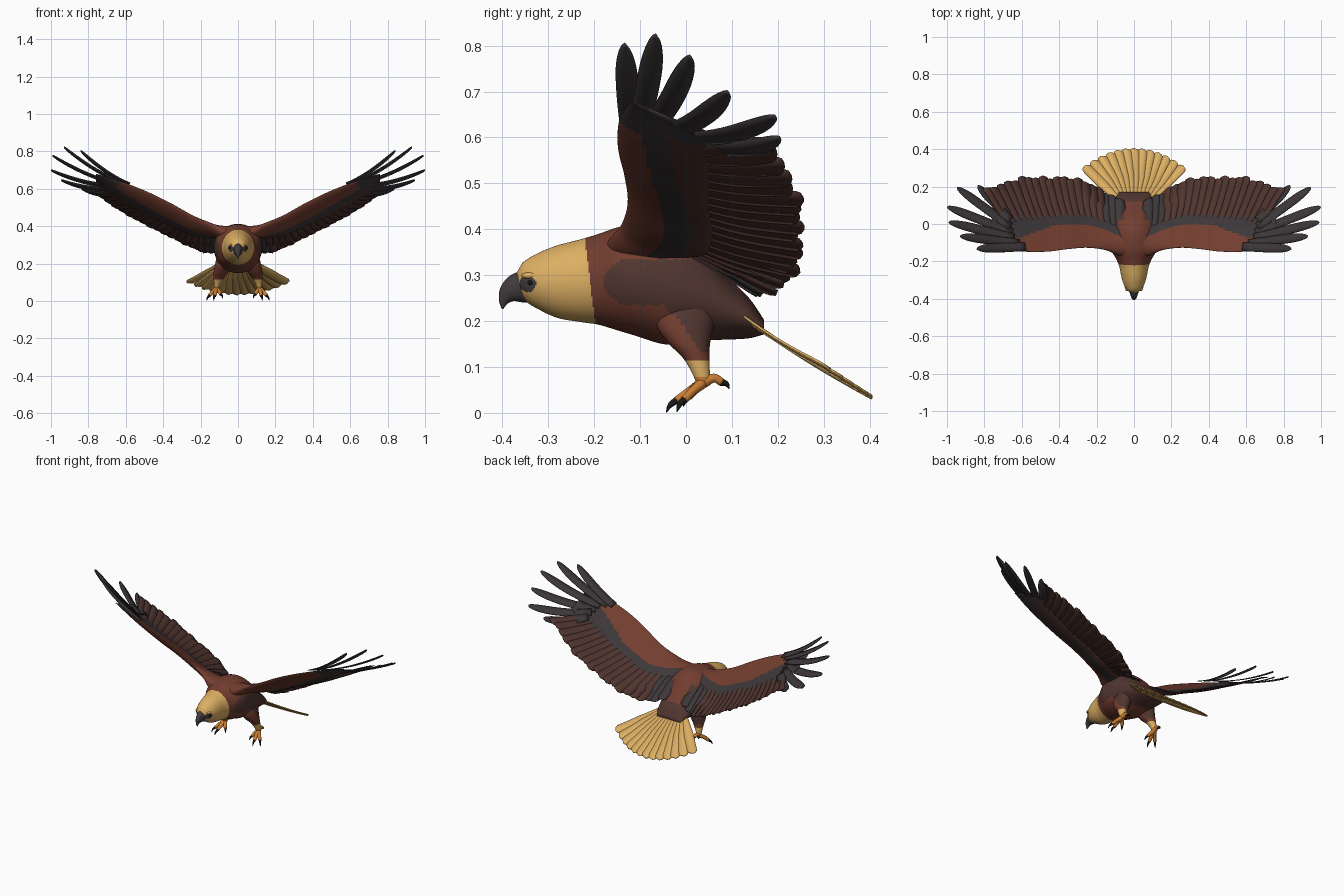
import bpy, bmesh, math
from mathutils import Vector as V

if "Cube" in bpy.data.objects:
    bpy.data.objects.remove(bpy.data.objects["Cube"])

COLORS = [("rust plumage", (.17, .047, .029)), ("brown plumage", (.082, .036, .029)),
          ("charcoal plumage", (.047, .038, .040)), ("gold plumage", (.72, .43, .125)),
          ("orange skin", (.60, .21, .035)), ("dark beak", (.055, .045, .048)),
          ("black", (.010, .009, .010))]
RUST, BROWN, DARK, GOLD, ORANGE, BEAK, BLACK = range(7)
MATS = []
for n, c in COLORS:
    m = bpy.data.materials.new(n)
    m.diffuse_color = (*c, 1)
    m.use_nodes = True
    m.node_tree.nodes["Principled BSDF"].inputs["Base Color"].default_value = m.diffuse_color
    MATS.append(m)


def interp(rows, u):
    """Smooth interpolation of rows keyed by their first column."""
    k = [r[0] for r in rows]
    u = min(max(u, k[0]), k[-1])
    i = max(j for j in range(len(k) - 1) if k[j] <= u)
    h = k[i + 1] - k[i]
    s = (u - k[i]) / h

    def slope(j, c):
        a, b = max(j - 1, 0), min(j + 1, len(k) - 1)
        return (rows[b][c] - rows[a][c]) / (k[b] - k[a])
    out = []
    for c in range(1, len(rows[0])):
        p, q = rows[i][c], rows[i + 1][c]
        out.append(p * (2*s**3 - 3*s*s + 1) + q * (3*s*s - 2*s**3)
                   + h * slope(i, c) * (s**3 - 2*s*s + s) + h * slope(i + 1, c) * (s**3 - s*s))
    return out


def finish(name, bm, mirror=False, thick=0, recalc=True):
    if recalc:
        bmesh.ops.recalc_face_normals(bm, faces=bm.faces)
    me = bpy.data.meshes.new(name)
    bm.to_mesh(me)
    bm.free()
    for m in MATS:
        me.materials.append(m)
    ob = bpy.data.objects.new(name, me)
    bpy.context.collection.objects.link(ob)
    me.shade_smooth()
    if thick:
        md = ob.modifiers.new("thickness", 'SOLIDIFY')
        md.thickness, md.offset = thick, 0
    if mirror:
        ob.modifiers.new("mirror", 'MIRROR')
    return ob


def skin(bm, rings, rule):
    """Closed loft through rings of points, coloured by rule(centre)."""
    vs = [[bm.verts.new(p) for p in r] for r in rings]
    n = len(vs[0])
    for a, b in zip(vs, vs[1:]):
        for i in range(n):
            f = bm.faces.new((a[i], a[(i + 1) % n], b[(i + 1) % n], b[i]))
            f.material_index = rule(f.calc_center_median())
    for r in (vs[0], vs[-1]):
        f = bm.faces.new(r)
        f.material_index = rule(f.calc_center_median())


def tube(bm, pts, rule, axis=None, steps=16, sides=16):
    """Loft of ellipses; pts are (x, y, z, radius sideways, radius across)."""
    rows = [(i, *p) for i, p in enumerate(pts)]
    last = len(pts) - 1
    rings = []
    for j in range(steps + 1):
        u = last * j / steps
        x, y, z, a, b = interp(rows, u)
        c = V((x, y, z))
        t = axis or (V(interp(rows, u + .05)[:3]) - V(interp(rows, u - .05)[:3])).normalized()
        side = (V((1, 0, 0)) - t * t.x).normalized()
        up = t.cross(side)
        rings.append([c + side * a * math.cos(w) + up * b * math.sin(w)
                      for w in (2 * math.pi * i / sides for i in range(sides))])
    skin(bm, rings, rule)


def blade(bm, path, side, width, mat, taper=.8, tilt=0.0, base=.5, steps=12):
    """One feather: a thin strip with a rounded end along path(s)."""
    prev = None
    for j in range(steps + 1):
        s = 1 - (1 - j / steps) ** 1.5
        e = max(0, (s - taper) / (1 - taper))
        w = width * (base + (1 - base) * min(1, s / .45)) * math.sqrt(max(.01, 1 - e * e))
        c, d = path(s), side(s)
        row = [bm.verts.new(c + d * w * q + V((0, 0, tilt * q + .001 * (1 - abs(q)))))
               for q in (-1, 0, 1)]
        if prev:
            for i in (0, 1):
                bm.faces.new((prev[i], prev[i+1], row[i+1], row[i])).material_index = mat
        prev = row


# Body and head: one loft along y (y, centre z, half height, half width)
BODY = [(-.368, .289, .018, .016), (-.355, .288, .040, .036), (-.32, .287, .062, .056),
        (-.28, .286, .079, .068), (-.23, .288, .090, .078), (-.19, .291, .099, .094),
        (-.15, .292, .112, .116), (-.11, .289, .121, .128), (-.05, .280, .130, .128),
        (0, .270, .120, .124), (.05, .252, .094, .116), (.10, .224, .064, .106),
        (.14, .205, .042, .096), (.17, .187, .016, .080)]


def body_rule(c):
    if c.y < -.208 - .12 * (c.z - .28):
        near_eye = abs(c.x) > .02 and (c.y + .345) ** 2 + (c.z - .281) ** 2 < .018 ** 2
        return BEAK if near_eye else GOLD
    if c.y > .02 and c.z > .25:
        return RUST if abs(c.x) < .05 and c.y < .12 else BROWN
    lo = .235 if c.y < -.05 else .235 - 1.1 * (c.y + .05)
    return BROWN if c.y > -.18 + 16 * (c.z - .285) ** 2 and lo < c.z < .335 else RUST


bm = bmesh.new()
rings = []
for j in range(181):
    y = -.368 + .538 * j / 180
    zc, h, w = interp(BODY, y)
    rings.append([V((w * math.cos(a), y, zc + h * math.sin(a)))
                  for a in (2 * math.pi * i / 112 for i in range(112))])
skin(bm, rings, body_rule)
finish("body", bm)

# Hooked beak
bm = bmesh.new()
tube(bm, [(0, -.330, .276, .036, .034), (0, -.362, .273, .025, .034), (0, -.384, .262, .017, .025),
          (0, -.396, .246, .009, .013), (0, -.400, .227, .002, .002)], lambda c: BEAK)
finish("beak", bm)

# Eyes and brow ridges
for name, loc, size, mat in (("eye", (.044, -.338, .284), (.006, .007, .006), BLACK),
                             ("brow", (.038, -.333, .299), (.012, .026, .008), GOLD)):
    bm = bmesh.new()
    bmesh.ops.create_uvsphere(bm, u_segments=16, v_segments=10, radius=1)
    for v in bm.verts:
        v.co = V(loc) + V([a * b for a, b in zip(v.co, size)])
    for f in bm.faces:
        f.material_index = mat
    finish(name, bm, True)

# Wing surface: x, leading y, leading z, trailing y, trailing z, thickness, camber
WING = [(0, -.16, .370, .11, .285, .045, .040), (.06, -.172, .365, .13, .275, .055, .042),
        (.10, -.162, .378, .145, .262, .055, .035), (.15, -.140, .410, .17, .252, .046, .015),
        (.25, -.127, .460, .225, .286, .036, -.020), (.35, -.134, .517, .25, .335, .032, -.030),
        (.47, -.148, .577, .25, .395, .028, -.035), (.60, -.147, .630, .25, .465, .022, -.030),
        (.68, -.135, .657, .225, .515, .015, -.020), (.76, -.115, .680, .20, .570, .004, -.010),
        (.80, -.11, .690, .185, .590, .003, -.005)]


def wing(x, t):
    yl, zl, yt, zt, r, k = interp(WING, x)
    return V((x, yl + (yt - yl) * t, zl + (zt - zl) * t + k * math.sin(math.pi * t ** .8)))


def span(x):
    return (wing(x + .02, .6) - wing(x - .02, .6)).normalized()


def wing_rule(c):
    yl, zl, yt, zt, r, k = interp(WING, c.x)
    t = (c.y - yl) / (yt - yl)
    if c.x > .70 - .25 * max(0, .3 - t):
        return DARK
    if c.z < wing(c.x, t).z - .001:         # underside: dark stripe further forward
        edge = .22 if c.x < .42 else .22 - .4 * (c.x - .42)
        return RUST if t < edge else DARK if t < edge + .15 else BROWN
    edge = .36 if c.x < .42 else .36 - .9 * (c.x - .42)
    return RUST if t < edge or c.x < .055 else DARK


bm = bmesh.new()
rings = []
for j in range(91):
    x = .01 + .75 * j / 90
    r = interp(WING, x)[4]
    ring = []
    for i in range(48):
        a = 2 * math.pi * i / 48
        t = .25 - .25 * math.cos(a)
        k = (.5 if math.sin(a) > 0 else 1.0) * r * (1 - .9 * t)
        ring.append(wing(x, t) + V((0, 0, math.sin(a) * k)))
    rings.append(ring)
skin(bm, rings, wing_rule)
finish("wing_arm", bm, True)

# Flight feathers along the trailing edge, the innermost ones charcoal
bm = bmesh.new()
N = 20
for i in range(N):
    u = i / (N - 1)
    x0, x1 = .07 + .60 * u, .075 + .715 * u
    t1 = 1 + .02 * math.sin(i * 2.4)
    blade(bm, lambda s: wing(x0 + (x1 - x0) * s, .36 + (t1 - .36) * s),
          lambda s: span(x0 + (x1 - x0) * s), .029, DARK if i < 3 else BROWN, .93, .003, .7)
finish("flight_feathers", bm, True, .003, False)

# Spread finger feathers at the wing tip: root and tip
FINGERS = [((.58, -.122, .624), (.84, -.132, .802)), ((.61, -.105, .626), (.93, -.065, .822)),
           ((.64, -.075, .624), (.99, .010, .776)), ((.65, -.045, .612), (.998, .092, .698)),
           ((.66, -.015, .600), (.945, .195, .645)), ((.66, .02, .585), (.835, .205, .598))]
bm = bmesh.new()
for i, (a, b) in enumerate(FINGERS):
    a, b = V(a), V(b)
    d = (b - a).normalized()
    across = d.cross(V((-.45, .25, 1))).normalized()
    blade(bm, lambda s: a.lerp(b, s) - V((0, 0, .07 * s * (1 - s))),
          lambda s: across, .025, DARK, .65, .003, .9)
finish("finger_feathers", bm, True, .004, False)

# Fanned tail, lying in one sloping plane
bm = bmesh.new()
for i in range(13):
    u = i / 6 - 1
    a = V((.085 * u, .13, .205))
    b = V((.265 * u, .405 - .095 * u * u, .034 + .062 * u * u))
    across = (b - a).normalized().cross(V((0, .55, .83))).normalized()
    blade(bm, lambda s: a.lerp(b, s) - V((0, 0, .006 * math.sin(math.pi * s))),
          lambda s: across, .028, GOLD, .91, .003)
finish("tail", bm, False, .005, False)


# Feathered legs with gold cuffs and bare shanks
def leg_rule(c):
    if c.z < .078:
        return ORANGE
    if c.z < .115:
        return GOLD
    return BROWN if c.y > .035 - .7 * (c.z - .13) and c.z > .13 else RUST


bm = bmesh.new()
tube(bm, [(.066, .015, .26, .040, .075), (.078, -.002, .20, .044, .066),
          (.091, .006, .155, .039, .047), (.103, .022, .120, .027, .029),
          (.112, .033, .085, .017, .019), (.115, .038, .060, .012, .014)],
     leg_rule, V((0, 0, -1)), 60, 40)
finish("leg", bm, True)

# Toes and claws: claw tip and height of the knuckle
bm = bmesh.new()
ankle = V((.115, .037, .066))
for tip, knuckle in (((.168, -.020, .002), .046), ((.130, -.043, .001), .044),
                     ((.082, -.006, .014), .050), ((.110, .094, .052), .076)):
    tip = V(tip)
    mid, end = ankle.lerp(tip, .42), ankle.lerp(tip, .72)
    mid.z, end.z = knuckle, tip.z + (knuckle - tip.z) * .6
    tube(bm, [(*ankle, .013, .013), (*mid, .011, .010), (*end, .009, .009)],
         lambda c: ORANGE, None, 8, 10)
    tube(bm, [(*ankle.lerp(end, .93), .007, .008), (*(end.lerp(tip, .6) + V((0, 0, .006))), .005, .006),
              (*tip, .001, .001)], lambda c: BLACK, None, 6, 8)
finish("foot", bm, True)
